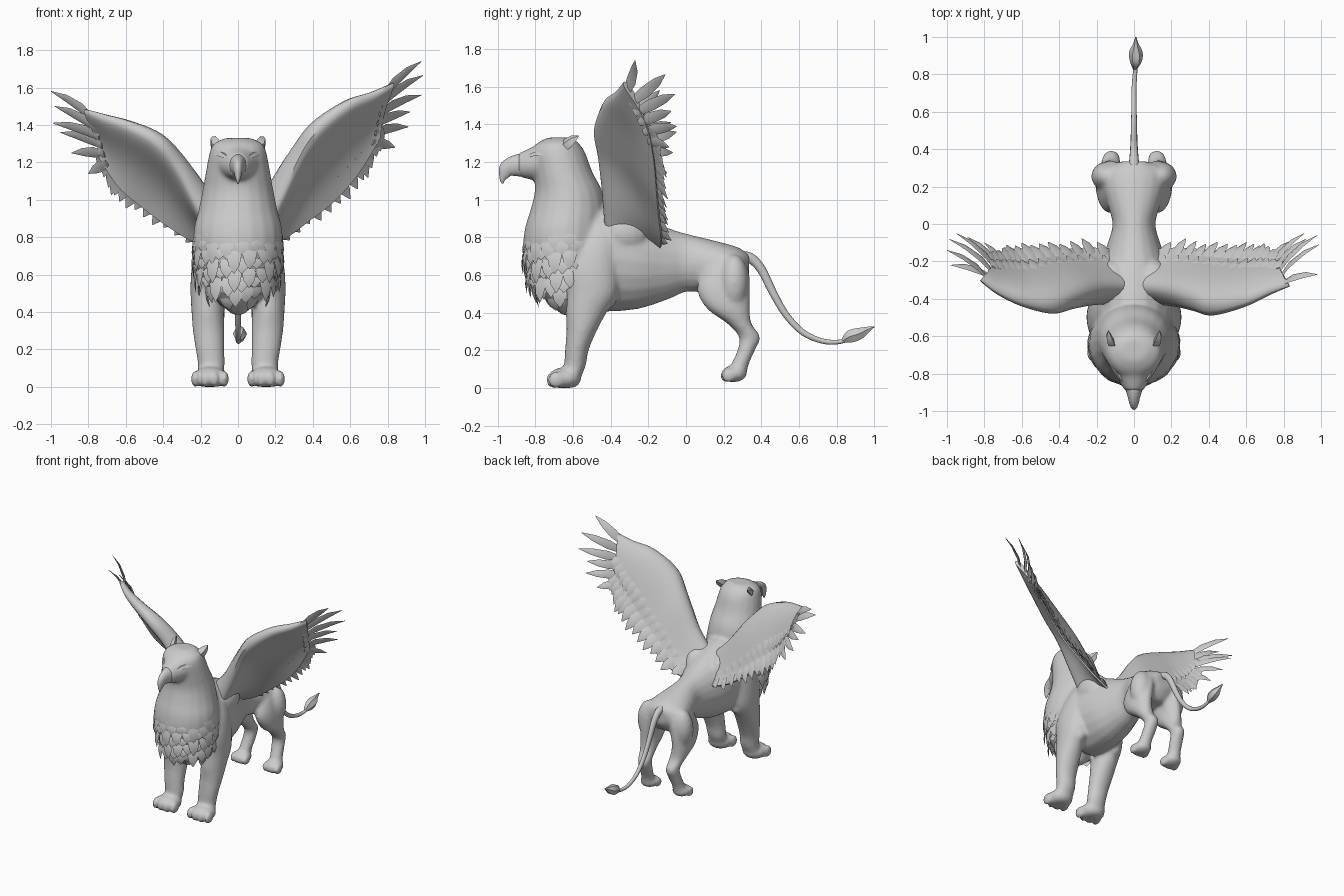
import bpy, bmesh, math
from mathutils import Vector, Matrix

if "Cube" in bpy.data.objects:
    bpy.data.objects.remove(bpy.data.objects["Cube"], do_unlink=True)

GREY = (0.6, 0.6, 0.6, 1)
mat = bpy.data.materials.new("stone_grey")
mat.diffuse_color = GREY
mat.use_nodes = True
bsdf = next(n for n in mat.node_tree.nodes if n.type == 'BSDF_PRINCIPLED')
bsdf.inputs["Base Color"].default_value = GREY
bsdf.inputs["Roughness"].default_value = 0.7
X, Y, Z = Vector((1, 0, 0)), Vector((0, 1, 0)), Vector((0, 0, 1))


def finish(name, bm, angle=45):
    bmesh.ops.recalc_face_normals(bm, faces=bm.faces[:])
    mesh = bpy.data.meshes.new(name)
    bm.to_mesh(mesh)
    bm.free()
    mesh.materials.append(mat)
    mesh.shade_smooth()
    mesh.set_sharp_from_angle(angle=math.radians(angle))
    ob = bpy.data.objects.new(name, mesh)
    bpy.context.scene.collection.objects.link(ob)
    return ob


def spline(keys, steps=4):
    """Smooth curve through tuples of any length."""
    out, n = [], len(keys)
    for i in range(n - 1):
        p = [keys[max(0, min(n - 1, i + k))] for k in (-1, 0, 1, 2)]
        for s in range(steps):
            t = s / steps
            out.append(tuple(b + 0.5 * t * (c - a + t * (2*a - 5*b + 4*c - d + t * (3*(b - c) + d - a)))
                             for a, b, c, d in zip(*p)))
    return out + [tuple(keys[-1])]


def skin(bm, rings):
    """Closed tube over rings of points."""
    rows = [[bm.verts.new(p) for p in ring] for ring in rings]
    n = len(rows[0])
    for a, b in zip(rows, rows[1:]):
        for i in range(n):
            bm.faces.new((a[i], a[(i + 1) % n], b[(i + 1) % n], b[i]))
    bm.faces.new(rows[0][::-1])
    bm.faces.new(rows[-1])


def loft(bm, keys, up=None, side=1, segs=20):
    """Ellipse sections (x, y, z, half width, half depth); up=None follows the path."""
    secs = spline(keys)
    rings = []
    for i, (x, y, z, a, b) in enumerate(secs):
        nxt, prv = secs[min(i + 1, len(secs) - 1)], secs[max(i - 1, 0)]
        v = up or X.cross(Vector(nxt[:3]) - Vector(prv[:3])).normalized()
        c = Vector((x * side, y, z))
        a, b = max(a, 0.003), max(b, 0.003)
        rings.append([c + X * a * math.cos(t) + v * b * math.sin(t)
                      for t in (2 * math.pi * k / segs for k in range(segs))])
    skin(bm, rings)


def ball(bm, centre, radii, floor=-1):
    m = Matrix.Translation(centre) @ Matrix.Diagonal((*radii, 1))
    res = bmesh.ops.create_uvsphere(bm, u_segments=16, v_segments=10, radius=1, matrix=m)
    for v in res["verts"]:
        v.co.z = max(v.co.z, floor)


def feather(bm, base, tip, width, normal, thick=0.006):
    d = tip - base
    s = d.cross(normal).normalized()
    n = s.cross(d).normalized()
    rings = []
    for t, w in ((0, 0.6), (0.35, 1), (0.7, 0.75), (1, 0.06)):
        c = base + d * t + n * 0.08 * d.length * math.sin(math.pi * t)
        rings.append([c + s * width * w, c + n * thick * w, c - s * width * w, c - n * thick * w])
    skin(bm, rings)


# Body: torso, chest with neck, face and legs, fused into one skin
CHEST = [(0, -.625, .385, .03, .03), (0, -.63, .45, .1, .1), (0, -.63, .55, .18, .18),
         (0, -.635, .65, .225, .21), (0, -.64, .75, .24, .225), (0, -.64, .85, .235, .215),
         (0, -.625, .95, .21, .2), (0, -.625, 1.05, .19, .178), (0, -.655, 1.15, .172, .157),
         (0, -.68, 1.25, .153, .145), (0, -.68, 1.3, .13, .11), (0, -.67, 1.33, .07, .06)]
body = bmesh.new()
loft(body, [(0, .335, .65, .07, .06), (0, .28, .63, .16, .115), (0, .2, .64, .165, .13),
            (0, .1, .65, .14, .145), (0, 0, .665, .115, .155), (0, -.1, .66, .14, .192),
            (0, -.25, .67, .19, .25), (0, -.4, .69, .21, .285), (0, -.52, .7, .215, .29)], Z)
loft(body, CHEST, Y)
loft(body, [(0, -.65, 1.21, .15, .11), (0, -.75, 1.205, .122, .107), (0, -.83, 1.19, .085, .083),
            (0, -.89, 1.185, .05, .062)], Z)
for s in (1, -1):
    # Front leg, elbow and paw
    loft(body, [(.15, -.61, .05, .07, .05), (.143, -.59, .12, .072, .058), (.15, -.58, .2, .077, .063),
                (.157, -.555, .3, .085, .08), (.162, -.53, .4, .087, .108), (.167, -.5, .5, .087, .132),
                (.165, -.5, .62, .085, .14), (.15, -.48, .75, .075, .12), (.12, -.45, .86, .06, .1)], Y, s)
    ball(body, (.16 * s, -.42, .48), (.05, .055, .06))
    ball(body, (.15 * s, -.645, .05), (.092, .09, .06), 0)
    # Hind leg, haunch and paw
    loft(body, [(.14, .275, .06, .05, .047), (.135, .285, .12, .047, .047), (.125, .32, .2, .048, .047),
                (.122, .338, .27, .048, .057), (.13, .285, .34, .058, .064), (.138, .225, .42, .068, .114),
                (.13, .2, .52, .07, .142), (.11, .21, .62, .07, .125), (.09, .22, .7, .06, .09)], Y, s)
    ball(body, (.14 * s, .255, .56), (.09, .08, .15))
    ball(body, (.14 * s, .255, .075), (.068, .068, .045), .03)
    for k in (-1.5, -.5, .5, 1.5):
        ball(body, ((.15 + .051 * k) * s, -.707 + .012 * abs(k), .042), (.026, .045, .046), 0)
        ball(body, ((.14 + .036 * k) * s, .215 + .008 * abs(k), .065), (.02, .04, .038), .03)
    # Wing shoulder
    ball(body, (.11 * s, -.33, .82), (.1, .14, .12))
body_ob = finish("body", body)
fuse = body_ob.modifiers.new("fuse", 'REMESH')
fuse.mode = 'VOXEL'
fuse.voxel_size = 0.012
fuse.use_smooth_shade = True
blend = body_ob.modifiers.new("blend", 'SMOOTH')
blend.factor = 0.5
blend.iterations = 8

# Hooked beak
beak = bmesh.new()
loft(beak, [(0, -.8, 1.185, .07, .062), (0, -.87, 1.183, .05, .062), (0, -.915, 1.178, .036, .054),
            (0, -.95, 1.16, .026, .046), (0, -.967, 1.13, .018, .028), (0, -.975, 1.105, .01, .014),
            (0, -.975, 1.085, .003, .004)])
finish("beak", beak)

# Ears and brows
ears, brows = bmesh.new(), bmesh.new()
for s in (1, -1):
    feather(ears, Vector((.105 * s, -.66, 1.27)), Vector((.137 * s, -.57, 1.338)), .035,
            Vector((s, -.5, .5)), .022)
    feather(brows, Vector((.135 * s, -.68, 1.255)), Vector((.04 * s, -.87, 1.215)), .026,
            Vector((s, 0, 1.5)), .014)
finish("ears", ears)
finish("brows", brows)

# Mane: uneven staggered tufts over the chest, closing to a point below
mane = bmesh.new()
for i, (_, y, z, a, b) in enumerate(spline(CHEST[1:8], 2)):
    if z > .93:
        break
    for k in range(11):
        t = math.radians(-195 + 210 * (k + 0.5 * (i % 2)) / 10.5)
        out = Vector((math.cos(t), math.sin(t), 0))
        p = Vector((a * math.cos(t), y + b * math.sin(t), z))
        drop = (.07 + .025 * ((k * 3 + i * 2) % 4)) * min(1, a / .2) ** 1.5
        inward = .09 * max(0, .6 - z) / .15
        feather(mane, p - out * .016, p + out * (.002 - inward) - Z * drop, .04, out, .006)
finish("mane", mane, 60)

# Tail and its tuft
tail = bmesh.new()
loft(tail, [(0, .28, .69, .035, .035), (0, .34, .69, .026, .028), (0, .4, .63, .021, .024),
            (0, .46, .51, .018, .021), (0, .53, .39, .016, .018), (0, .62, .295, .014, .016),
            (0, .72, .25, .013, .014), (.005, .8, .243, .012, .012), (.01, .86, .255, .01, .01)], segs=12)
finish("tail", tail)
tuft = bmesh.new()
loft(tuft, [(.005, .83, .247, .012, .01), (.01, .87, .272, .032, .038), (.01, .92, .288, .036, .036),
            (.01, .965, .31, .014, .018), (.01, 1.0, .325, .003, .003)], segs=6)
finish("tail_tuft", tuft, 30)


def wing(name, side, stations, tips):
    """Stations hold leading point, trailing point and half thickness."""
    blade, plumes = bmesh.new(), bmesh.new()
    secs = spline(stations, 5)
    rings, frames = [], []
    for i, s in enumerate(secs):
        lead, trail = Vector(s[:3]), Vector(s[3:6])
        nxt, prv = secs[min(i + 1, len(secs) - 1)], secs[max(i - 1, 0)]
        span = (Vector(nxt[:3]) + Vector(nxt[3:6]) - Vector(prv[:3]) - Vector(prv[3:6])).normalized()
        chord = trail - lead
        n = span.cross(chord).normalized()
        top, low = [], []
        for k in range(13):
            c = (k / 12) ** 1.4
            half = s[6] * (4 * math.sqrt(c) * (1 - c) ** 2.5 + .2 - .1 * c)
            mid = lead + chord * c + n * .06 * chord.length * math.sin(math.pi * c)
            top.append(mid + n * half)
            low.append(mid - n * half)
        rings.append(top + low[::-1])
        frames.append((lead, trail, span, chord, n))
    skin(blade, rings)
    # Broad uneven feathers along the trailing edge, with coverts above
    for i, (lead, trail, span, chord, n) in enumerate(frames[3::2]):
        d = chord.normalized()
        reach = .03 + .012 * (i * 2 % 3) + .003 * i
        feather(plumes, lead + chord * .8 + n * .014, trail + d * reach + span * .04 + Y * .01, .038, n, .008)
        feather(plumes, lead + chord * .5 + n * .032, lead + chord * .84 + span * .03 + n * .024, .036, n)
    # Long feathers fanned at the tip
    lead, trail, span, chord, n = frames[-1]
    for k, tip in enumerate(tips):
        base = lead + chord * (.08 + .86 * k / (len(tips) - 1)) - span * .06
        feather(plumes, base, Vector(tip), .032, n, .009)
    for part, bm in (("", blade), ("_feathers", plumes)):
        for v in bm.verts:
            v.co.x *= side
        finish(name + part, bm)


# Wings, the left one raised a little higher
wing("left_wing", 1,
     [(.06, -.41, .82, .06, -.14, .72, .085), (.18, -.42, 1.02, .24, -.13, .79, .065),
      (.3, -.445, 1.25, .38, -.14, .89, .054), (.405, -.47, 1.4, .51, -.15, .99, .048),
      (.58, -.43, 1.525, .62, -.16, 1.11, .036), (.72, -.37, 1.575, .69, -.17, 1.21, .026),
      (.83, -.33, 1.625, .76, -.19, 1.33, .015)],
     [(.98, -.27, 1.74), (.99, -.11, 1.665), (.98, -.06, 1.56), (.92, -.08, 1.47),
      (.91, -.05, 1.39), (.84, -.09, 1.28)])
wing("right_wing", -1,
     [(.06, -.41, .82, .06, -.14, .72, .085), (.18, -.41, 1.01, .24, -.13, .78, .065),
      (.3, -.43, 1.21, .39, -.14, .87, .054), (.42, -.46, 1.34, .51, -.15, .96, .048),
      (.58, -.43, 1.415, .61, -.17, 1.04, .036), (.72, -.37, 1.455, .67, -.18, 1.11, .026),
      (.82, -.3, 1.485, .74, -.2, 1.22, .015)],
     [(1, -.14, 1.58), (.98, -.22, 1.5), (.99, -.08, 1.41), (.95, -.05, 1.36),
      (.89, -.07, 1.25), (.8, -.1, 1.14)])
